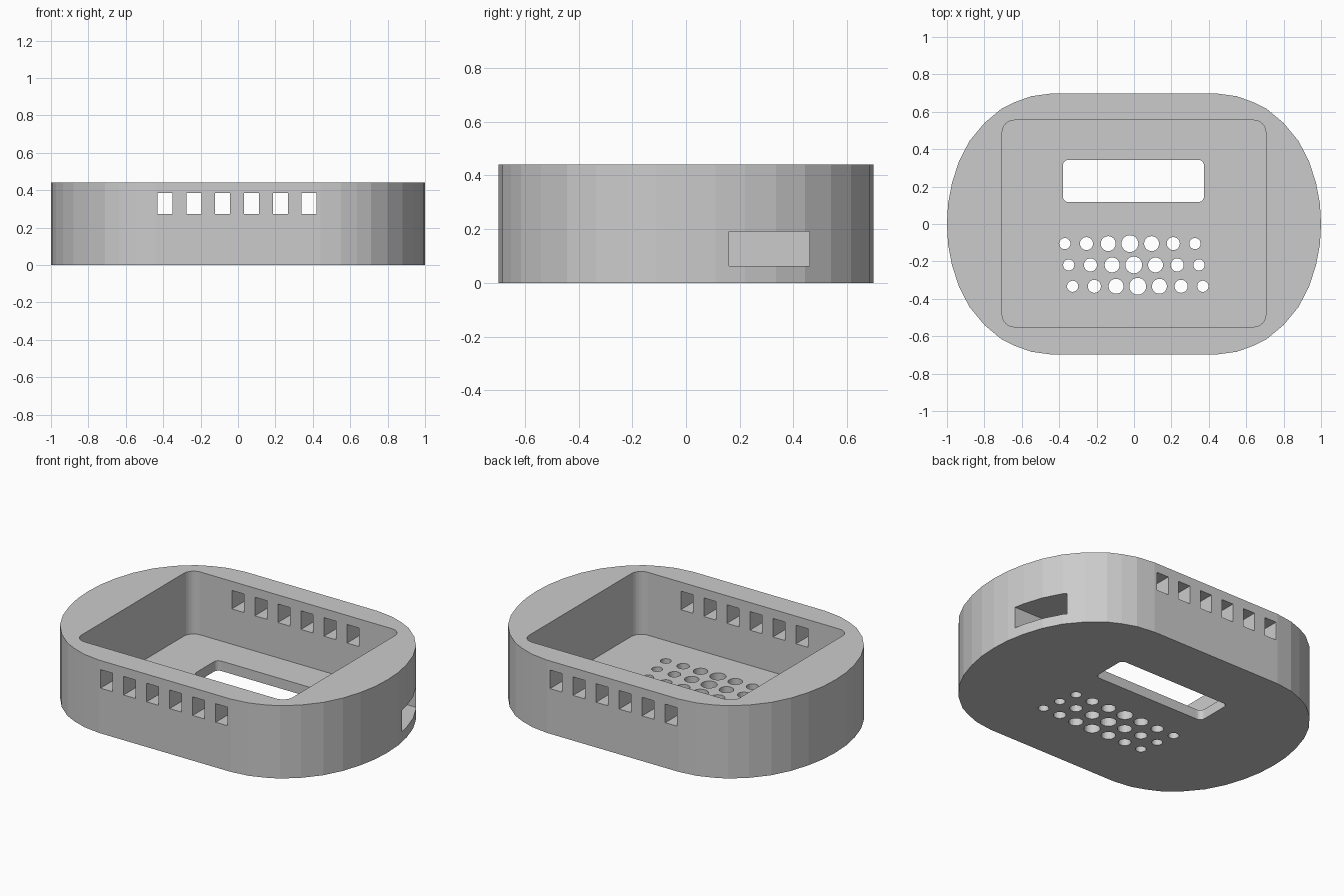
import bpy
import bmesh
from math import cos, sin, pi

default = bpy.data.objects.get("Cube")
if default:
    bpy.data.objects.remove(default, do_unlink=True)

HEIGHT, FLOOR = 0.44, 0.06

grey = bpy.data.materials.new("plain grey")
grey.use_nodes = True
grey.diffuse_color = (0.6, 0.6, 0.6, 1)
grey.node_tree.nodes["Principled BSDF"].inputs["Base Color"].default_value = (0.6, 0.6, 0.6, 1)


def rounded_rect(x0, x1, y0, y1, r, steps=6):
    """Counter-clockwise outline with rounded corners."""
    corners = [(x1 - r, y1 - r), (x0 + r, y1 - r), (x0 + r, y0 + r), (x1 - r, y0 + r)]
    return [(cx + r * cos((q + i / steps) * pi / 2), cy + r * sin((q + i / steps) * pi / 2))
            for q, (cx, cy) in enumerate(corners) for i in range(steps + 1)]


def rect(x0, x1, y0, y1):
    return [(x0, y0), (x1, y0), (x1, y1), (x0, y1)]


def circle(x, y, r, n=24):
    return [(x + r * cos(2 * pi * i / n), y + r * sin(2 * pi * i / n)) for i in range(n)]


def prism(bm, outline, z0, z1):
    low = [bm.verts.new((x, y, z0)) for x, y in outline]
    high = [bm.verts.new((x, y, z1)) for x, y in outline]
    bm.faces.new(low[::-1])
    bm.faces.new(high)
    for i in range(len(low)):
        j = (i + 1) % len(low)
        bm.faces.new((low[i], low[j], high[j], high[i]))


def make_object(name, prisms):
    bm = bmesh.new()
    for p in prisms:
        prism(bm, *p)
    mesh = bpy.data.meshes.new(name)
    bm.to_mesh(mesh)
    bm.free()
    mesh.materials.append(grey)
    obj = bpy.data.objects.new(name, mesh)
    bpy.context.collection.objects.link(obj)
    return obj


# Outer shell: one quarter of the outline, mirrored to all four
quarter = [(1, 0), (0.994, 0.11), (0.973, 0.22), (0.936, 0.335), (0.88, 0.443),
           (0.8, 0.54), (0.71, 0.615), (0.636, 0.652), (0.55, 0.683), (0.44, 0.698)]
half = quarter + [(-x, y) for x, y in quarter[::-1]]
outline = half + [(-x, -y) for x, y in half[1:-1]]
case = make_object("case_shell", [(outline, 0, HEIGHT)])

# Main cavity, open at the top
cavity = make_object("cavity_cutter",
                     [(rounded_rect(-0.705, 0.705, -0.55, 0.555, 0.065), FLOOR, 1)])

# Openings: display window, side port, vents through both long walls
cuts = [(rounded_rect(-0.38, 0.374, 0.117, 0.343, 0.03), -0.1, 0.2),
        (rect(0.6, 1.2, 0.16, 0.46), FLOOR + 0.002, 0.192)]
for i in range(6):
    x = -0.39 + 0.154 * i
    cuts.append((rect(x - 0.04, x + 0.04, -1, 1), 0.273, 0.385))

# Speaker grille: three shifted rows, holes largest in the middle
for row in range(3):
    for col in range(7):
        x = -0.37 + 0.021 * row + 0.116 * col
        cuts.append((circle(x, -0.105 - 0.114 * row, 0.045 - 0.005 * abs(col - 3)), -0.1, 0.2))
openings = make_object("openings_cutter", cuts)

# Carve the shell, then remove the cutters
for cutter in (cavity, openings):
    mod = case.modifiers.new(cutter.name, "BOOLEAN")
    mod.operation = "DIFFERENCE"
    mod.solver = "EXACT"
    mod.object = cutter
    cutter.hide_render = True
bpy.context.view_layer.update()
carved = bpy.data.meshes.new_from_object(case.evaluated_get(bpy.context.evaluated_depsgraph_get()))
case.modifiers.clear()
case.data = carved
carved.name = "case_shell"
for cutter in (cavity, openings):
    bpy.data.objects.remove(cutter, do_unlink=True)
